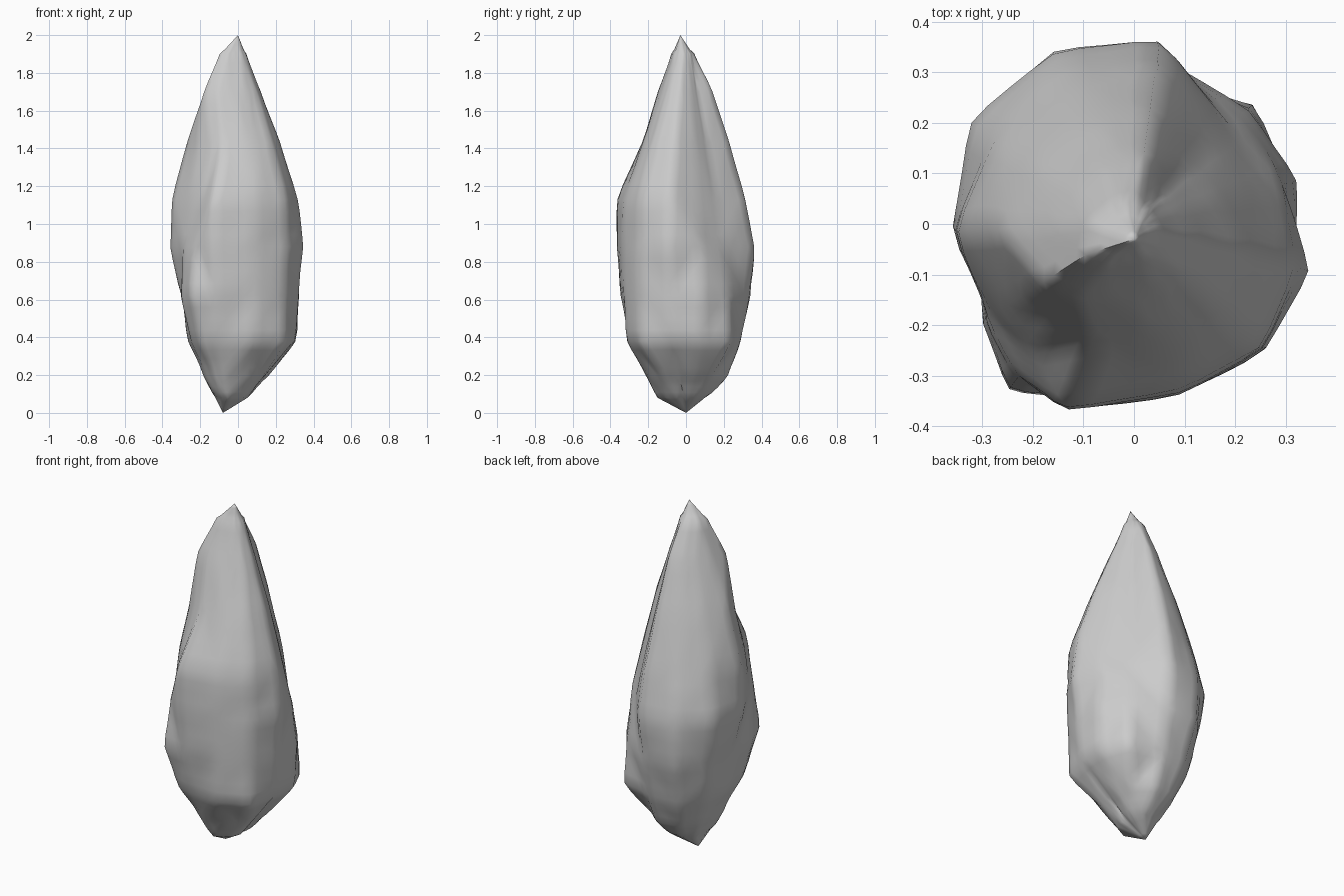
import bpy, bmesh, math
from mathutils import Vector, noise

default_cube = bpy.data.objects.get("Cube")
if default_cube:
    bpy.data.objects.remove(default_cube, do_unlink=True)


def make_material(name, colour):
    material = bpy.data.materials.new(name)
    material.diffuse_color = colour
    material.use_nodes = True
    shader = material.node_tree.nodes["Principled BSDF"]
    shader.inputs["Base Color"].default_value = colour
    shader.inputs["Roughness"].default_value = 0.8
    return material


# Compass directions of the rock's ridges and faces, in degrees
directions = [-15, 15, 45, 82, 115, 148, 182, 213, 233, 250, 285, 316]

# Height of each ring, then its radius in every direction (hundredths)
rings = {
    8: [4, 5, 7, 10, 11, 12, 12, 13, 15, 16, 11, 7],
    20: [14, 16, 19, 23, 22, 20, 18, 20, 22, 22, 19, 18],
    38: [31, 31, 34, 29, 30, 28, 26, 29, 32, 31, 32, 35],
    62: [33, 33, 32, 34, 37, 34, 30, 36, 41, 37, 34, 35],
    88: [36, 30, 27, 37, 38, 38, 36, 34, 37, 39, 35, 36],
    113: [33, 24, 22, 32, 31, 32, 35, 31, 32, 39, 34, 35],
    143: [23, 17, 15, 23, 22, 23, 27, 25, 24, 24, 23, 24],
    170: [12, 9, 8, 14, 13, 13, 16, 21, 18, 15, 13, 13],
    190: [4, 3, 3, 3, 4, 5, 8, 11, 9, 7, 6, 5],
}


def ring_points(height, radii):
    for angle, radius in zip(directions, radii):
        turn = math.radians(angle)
        yield Vector((radius * math.cos(turn), radius * math.sin(turn), height)) / 100


def build_rock():
    bm = bmesh.new()
    loops = [[bm.verts.new(p) for p in ring_points(h, r)] for h, r in rings.items()]
    bottom = bm.verts.new((-0.08, 0, 0))
    tip = bm.verts.new((0, -0.03, 2))
    count = len(directions)

    # Walls between neighbouring rings, closed by a fan at each end
    for i in range(count):
        j = (i + 1) % count
        for low, high in zip(loops, loops[1:]):
            bm.faces.new((low[i], low[j], high[j], high[i]))
        bm.faces.new((bottom, loops[0][j], loops[0][i]))
        bm.faces.new((tip, loops[-1][i], loops[-1][j]))

    # Finer mesh, softened a little between the ridges
    bmesh.ops.triangulate(bm, faces=bm.faces[:])
    bmesh.ops.subdivide_edges(bm, edges=bm.edges[:], cuts=3, use_grid_fill=True)
    middle = [v for v in bm.verts if 0.1 < v.co.z < 1.9]
    bmesh.ops.smooth_vert(bm, verts=middle, factor=0.5,
                          use_axis_x=True, use_axis_y=True)

    # Shallow dents and bumps on the lower half
    bmesh.ops.recalc_face_normals(bm, faces=bm.faces[:])
    bm.normal_update()
    for v in middle:
        strength = 0.008 if v.co.z < 1 else 0.002
        v.co += v.normal * (strength * noise.noise(v.co * 6) + 0.005)

    mesh = bpy.data.meshes.new("rock")
    bm.to_mesh(mesh)
    bm.free()
    rock = bpy.data.objects.new("rock", mesh)
    bpy.context.collection.objects.link(rock)
    return rock


rock = build_rock()
rock.data.materials.append(make_material("stone grey", (0.6, 0.6, 0.6, 1)))

# Soft shading that keeps only the hard ridges
bpy.ops.object.select_all(action="DESELECT")
rock.select_set(True)
bpy.context.view_layer.objects.active = rock
bpy.ops.object.shade_smooth_by_angle(angle=math.radians(60))
